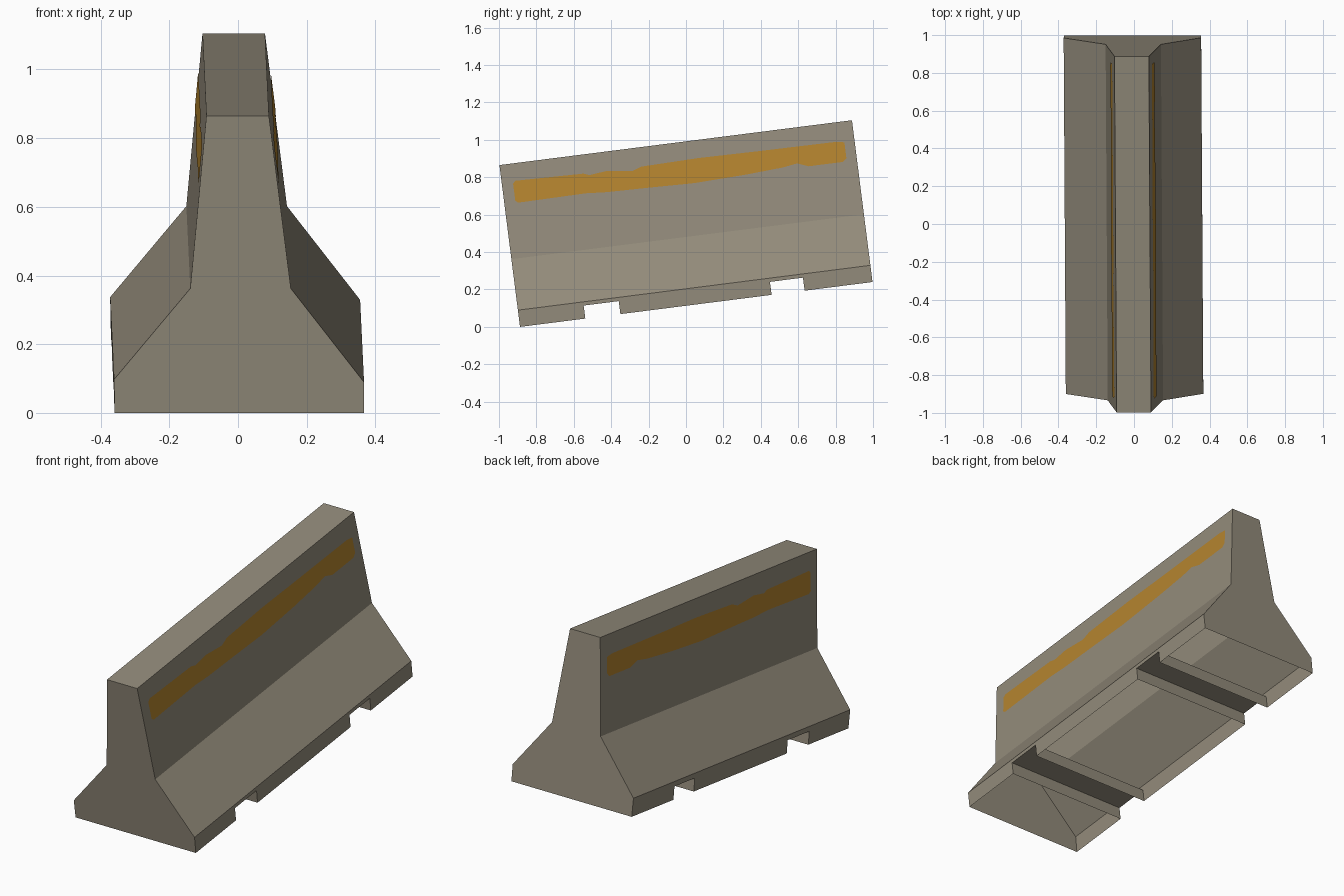
import bpy, bmesh, math
from mathutils import Vector

if "Cube" in bpy.data.objects:
    bpy.data.objects.remove(bpy.data.objects["Cube"])

TILT = math.radians(7.25)
C, S = math.cos(TILT), math.sin(TILT)
LENGTH = 1.90


def place(x, s, h):
    """Barrier space (x across, s along, h up) to tilted, slightly yawed world space."""
    return Vector((x - 0.006 * s, -0.8875 + s * C - h * S, s * S + h * C))


def material(name, rgb):
    m = bpy.data.materials.new(name)
    m.diffuse_color = (*rgb, 1)
    m.use_nodes = True
    m.node_tree.nodes["Principled BSDF"].inputs["Base Color"].default_value = m.diffuse_color
    return m


def make_object(name, faces, mat):
    """Each face is a list of (x, s, h) corners."""
    bm = bmesh.new()
    for f in faces:
        bm.faces.new([bm.verts.new(place(*p)) for p in f])
    bmesh.ops.remove_doubles(bm, verts=bm.verts, dist=0.0005)
    bmesh.ops.recalc_face_normals(bm, faces=bm.faces)
    me = bpy.data.meshes.new(name)
    bm.to_mesh(me)
    bm.free()
    me.materials.append(mat)
    ob = bpy.data.objects.new(name, me)
    bpy.context.collection.objects.link(ob)
    return ob


concrete = material("weathered concrete", (0.290, 0.258, 0.197))
paint = material("faded amber paint", (0.456, 0.231, 0.028))

# Cross-section, left foot round to right foot
profile = [(-0.359, 0.0), (-0.361, 0.098), (-0.139, 0.365), (-0.092, 0.872),
           (0.090, 0.872), (0.154, 0.365), (0.367, 0.090), (0.367, 0.0)]
notches = [(0.352, 0.541), (1.356, 1.534)]
NOTCH_H = 0.07

# Slopes and top
faces = []
for (xa, ha), (xb, hb) in zip(profile[1:6], profile[2:7]):
    faces.append([(xa, 0, ha), (xa, LENGTH, ha), (xb, LENGTH, hb), (xb, 0, hb)])

# End walls
for s in (0, LENGTH):
    faces.append([(x, s, h) for x, h in profile])

# Notched foot walls (the underside is open)
outline = [(0, 0)]
for a, b in notches:
    outline += [(a, 0), (a, NOTCH_H), (b, NOTCH_H), (b, 0)]
outline += [(LENGTH, 0)]
for foot, edge in ((profile[0], profile[1]), (profile[7], profile[6])):
    faces.append([(foot[0], s, h) for s, h in outline]
                 + [(edge[0], LENGTH, edge[1]), (edge[0], 0, edge[1])])

# Fork channels running across the underside
xl, xr = profile[0][0], profile[7][0]
for a, b in notches:
    path = [(a, 0), (a, NOTCH_H), (b, NOTCH_H), (b, 0)]
    for p, q in zip(path, path[1:]):
        faces.append([(xl, *p), (xr, *p), (xr, *q), (xl, *q)])

make_object("barrier_body", faces, concrete)

# Ragged painted stripe on each upper side
top = [(0.060, 0.765), (0.075, 0.778), (0.44, 0.770), (0.47, 0.758), (0.56, 0.768),
       (0.70, 0.750), (0.75, 0.768), (1.06, 0.775), (1.38, 0.771), (1.80, 0.768),
       (1.845, 0.760)]
bottom = [(1.845, 0.675), (1.825, 0.657), (1.64, 0.657), (1.58, 0.680), (1.50, 0.668),
          (1.30, 0.655), (1.02, 0.645), (0.75, 0.652), (0.55, 0.656), (0.44, 0.664),
          (0.075, 0.660), (0.060, 0.672)]
for name, lo, hi, sign in (("left_stripe", profile[2], profile[3], -1),
                           ("right_stripe", profile[5], profile[4], 1)):
    def side_x(h):
        t = (h - lo[1]) / (hi[1] - lo[1])
        return lo[0] + (hi[0] - lo[0]) * t + sign * 0.003
    stripe = make_object(name, [[(side_x(h), s, h) for s, h in top + bottom]], paint)
    # Face the paint outward
    if stripe.data.polygons[0].normal.x * sign < 0:
        stripe.data.flip_normals()
